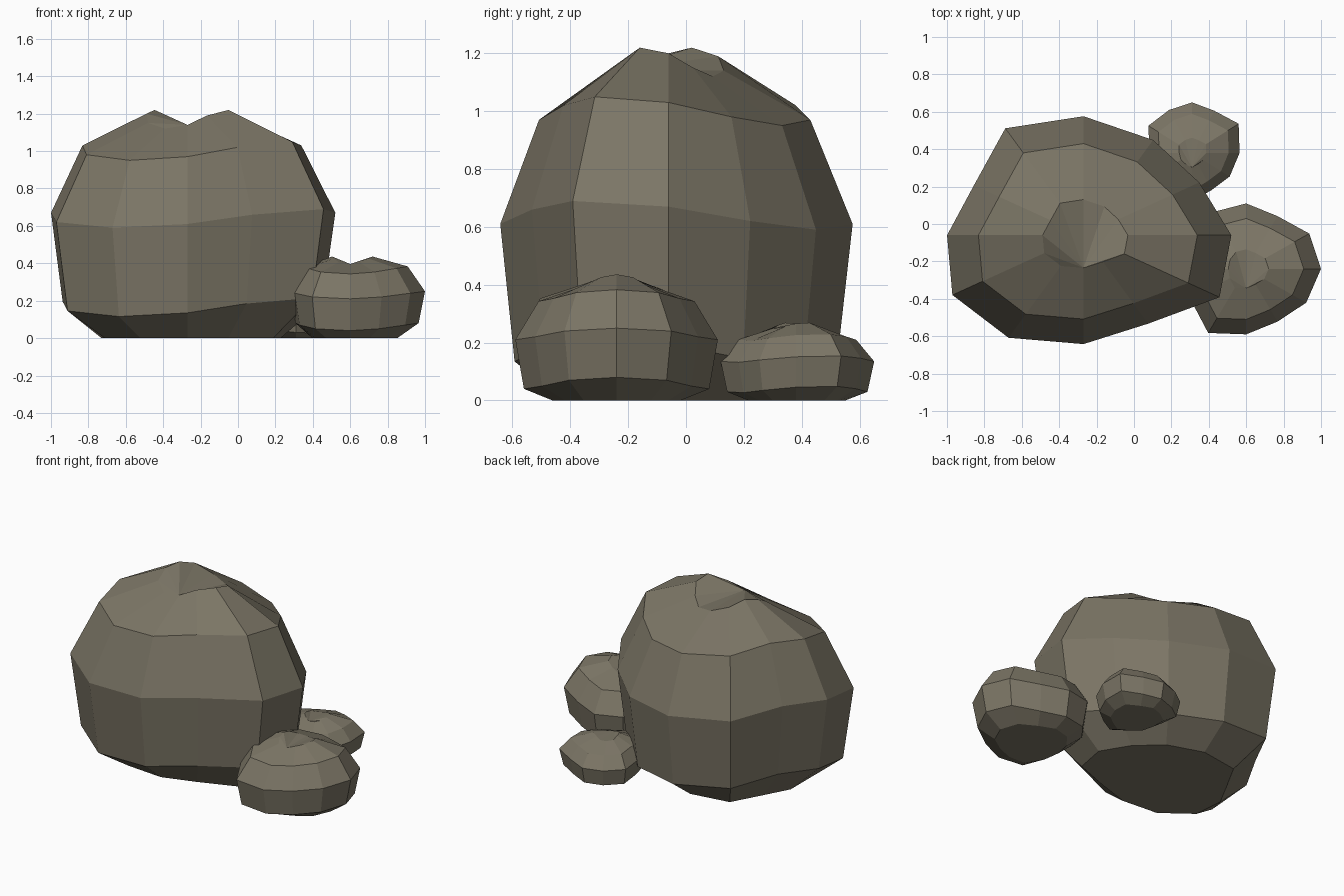
import bpy, bmesh, math

if "Cube" in bpy.data.objects:
    bpy.data.objects.remove(bpy.data.objects["Cube"])

stone = bpy.data.materials.new("grey brown stone")
stone.diffuse_color = (0.2, 0.18, 0.132, 1)
stone.use_nodes = True
stone.node_tree.nodes["Principled BSDF"].inputs["Base Color"].default_value = stone.diffuse_color

SCALES = (0.63, 0.915, 1.0, 0.77, 0.3)   # ring widths from base to crown


def rock(name, centre, size, outline, heights, wave):
    """Stack of lumpy 12-sided rings; wave = (mean, cos, sin) height ripple."""
    bm = bmesh.new()
    n = len(outline)
    rings = []
    for level, (scale, z) in enumerate(zip(SCALES, heights)):
        ring = []
        for i, r in enumerate(outline):
            a = math.tau * i / n
            ripple = wave[0] + wave[1] * math.cos(2 * a) + wave[2] * math.sin(2 * a)
            ring.append(bm.verts.new((
                centre[0] + size[0] * r * scale * math.cos(a),
                centre[1] + size[1] * r * scale * math.sin(a),
                z + (ripple if level else 0))))
        rings.append(ring)
    # side bands
    for low, high in zip(rings, rings[1:]):
        for i in range(n):
            j = (i + 1) % n
            bm.faces.new((low[i], low[j], high[j], high[i]))
    # flat base, and a crown fanned from its front corner
    bm.faces.new(rings[0][::-1])
    top = rings[-1]
    f = 9
    for k in range(1, n - 1):
        bm.faces.new((top[f], top[(f + k) % n], top[(f + k + 1) % n]))
    mesh = bpy.data.meshes.new(name)
    bm.to_mesh(mesh)
    bm.free()
    mesh.materials.append(stone)
    obj = bpy.data.objects.new(name, mesh)
    bpy.context.collection.objects.link(obj)


rock("large_boulder", (-0.27, -0.06), (0.76, 0.6),
     (1.04, 0.94, 0.98, 1.06, 1.1, 0.89, 0.96, 1.065, 1.055, 0.97, 0.91, 1.105),
     (0, 0.135, 0.61, 0.97, 1.14), (0.03, 0.03, -0.04))

rock("medium_rock", (0.6, -0.24), (0.36, 0.35),
     (1.11, 1.08, 0.93, 1.0, 1.0, 0.93, 0.89, 0.95, 1.13, 1.0, 0.93, 1.03),
     (0, 0.04, 0.21, 0.343, 0.396), (0.02, 0.02, 0))

rock("small_rock", (0.31, 0.38), (0.24, 0.26),
     (1.06, 1.2, 1.0, 1.04, 1.02, 1.12, 0.95, 0.95, 0.9, 1.0, 0.88, 0.97),
     (0, 0.03, 0.135, 0.21, 0.25), (0.008, 0.008, 0.008))
